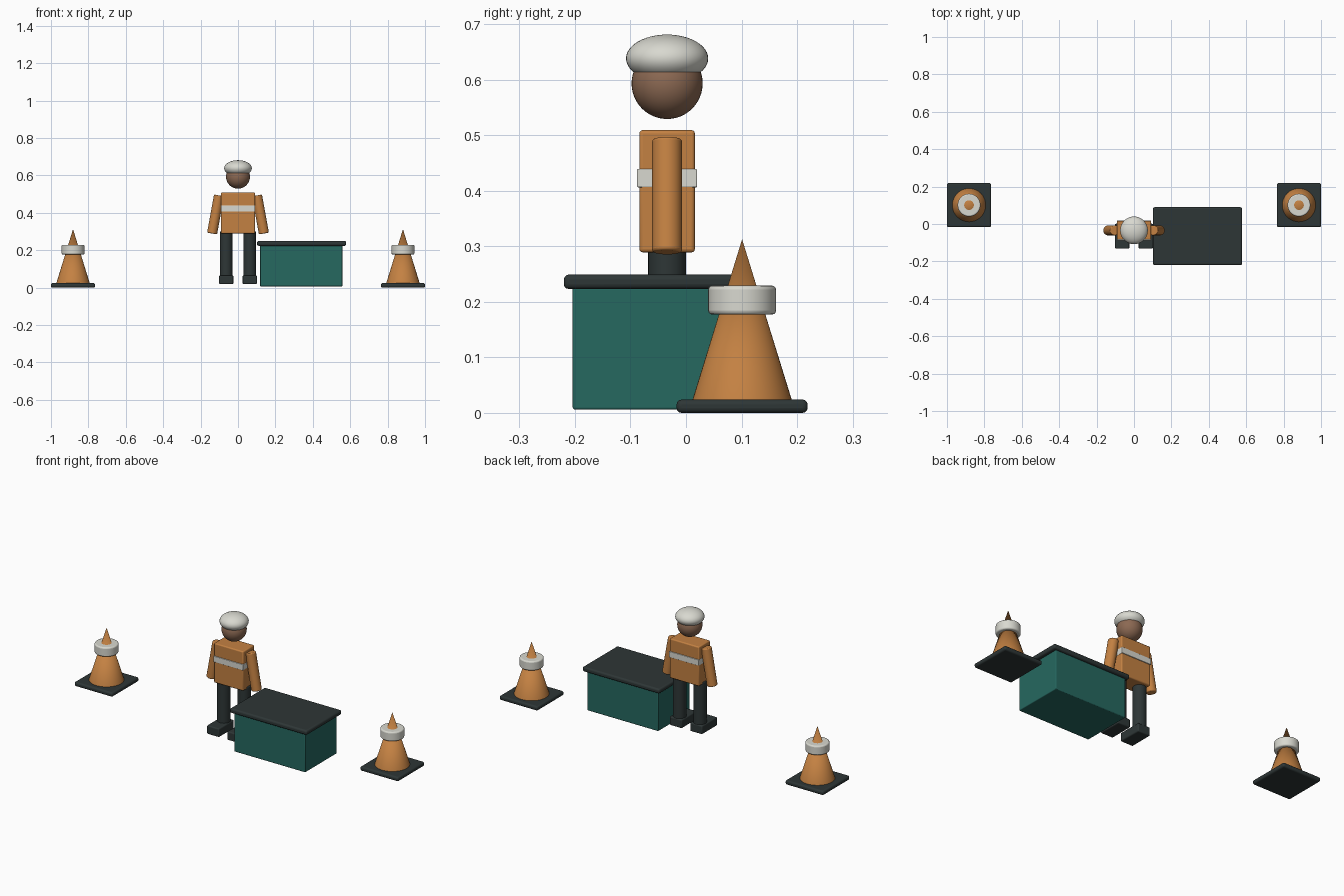
import bpy
import math
from mathutils import Vector

if "Cube" in bpy.data.objects:
    bpy.data.objects.remove(bpy.data.objects["Cube"], do_unlink=True)


def material(name, rgb):
    mat = bpy.data.materials.new(name)
    mat.use_nodes = True
    mat.diffuse_color = (*rgb, 1)
    mat.node_tree.nodes["Principled BSDF"].inputs["Base Color"].default_value = (*rgb, 1)
    return mat


ORANGE = material("safety orange", (0.55, 0.22, 0.055))
WHITE = material("off white", (0.69, 0.69, 0.63))
DARK = material("charcoal", (0.027, 0.037, 0.037))
TEAL = material("teal", (0.019, 0.138, 0.117))
SKIN = material("skin brown", (0.26, 0.14, 0.085))


def finish(name, mat, bevel=0):
    """Name, colour, bevel and shade the active object."""
    obj = bpy.context.object
    obj.name = obj.data.name = name
    obj.data.materials.append(mat)
    bpy.ops.object.transform_apply(location=False, rotation=False, scale=True)
    if bevel:
        mod = obj.modifiers.new("soft edges", "BEVEL")
        mod.width = bevel
        mod.segments = 3
        mod.limit_method = "ANGLE"
        mod.angle_limit = math.radians(40)
    bpy.ops.object.shade_smooth_by_angle(angle=math.radians(35))
    return obj


def box(name, mat, low, high, bevel):
    low, high = Vector(low), Vector(high)
    bpy.ops.mesh.primitive_cube_add(size=1, location=(low + high) / 2)
    bpy.context.object.scale = high - low
    return finish(name, mat, bevel)


def cylinder(name, mat, radius, height, centre, bevel, tilt=0):
    bpy.ops.mesh.primitive_cylinder_add(vertices=40, radius=radius, depth=height,
                                        location=centre, rotation=(0, tilt, 0))
    return finish(name, mat, bevel)


def ball(name, mat, centre, radii):
    bpy.ops.mesh.primitive_uv_sphere_add(segments=40, ring_count=24, radius=1, location=centre)
    bpy.context.object.scale = radii
    return finish(name, mat)


BODY_Y = -0.034

# Worker: head, helmet, torso and reflective band
ball("head", SKIN, (0, BODY_Y, 0.593), (0.064, 0.064, 0.064))
ball("helmet", WHITE, (0, BODY_Y, 0.638), (0.074, 0.074, 0.043))
box("torso", ORANGE, (-0.091, -0.084, 0.289), (0.091, 0.016, 0.509), 0.006)
box("reflective_band", WHITE, (-0.092, -0.088, 0.406), (0.092, 0.02, 0.439), 0.002)

# Limbs and boots, mirrored
for side, s in (("left", 1), ("right", -1)):
    cylinder(side + "_arm", ORANGE, 0.027, 0.207, (s * 0.12, BODY_Y, 0.391), 0.005, -s * 0.18)
    cylinder(side + "_leg", DARK, 0.034, 0.27, (s * 0.063, BODY_Y, 0.165), 0.004)
    box(side + "_boot", DARK, (s * 0.063 - 0.038, -0.132, 0.018),
        (s * 0.063 + 0.038, 0.002, 0.066), 0.006)

# Work chest and its lid
box("chest_body", TEAL, (0.118, -0.204, 0.006), (0.558, 0.076, 0.226), 0.004)
box("chest_lid", DARK, (0.102, -0.22, 0.223), (0.578, 0.09, 0.249), 0.009)

# Traffic cones on both sides
for side, s in (("left", 1), ("right", -1)):
    x, y = s * 0.882, 0.101
    box(side + "_cone_base", DARK, (x - 0.118, y - 0.118, 0), (x + 0.118, y + 0.118, 0.024), 0.009)
    bpy.ops.mesh.primitive_cone_add(vertices=48, radius1=0.09, radius2=0, depth=0.291,
                                    location=(x, y, 0.0215 + 0.291 / 2))
    finish(side + "_cone", ORANGE)
    cylinder(side + "_cone_collar", WHITE, 0.061, 0.052, (x, y, 0.203), 0.007)
